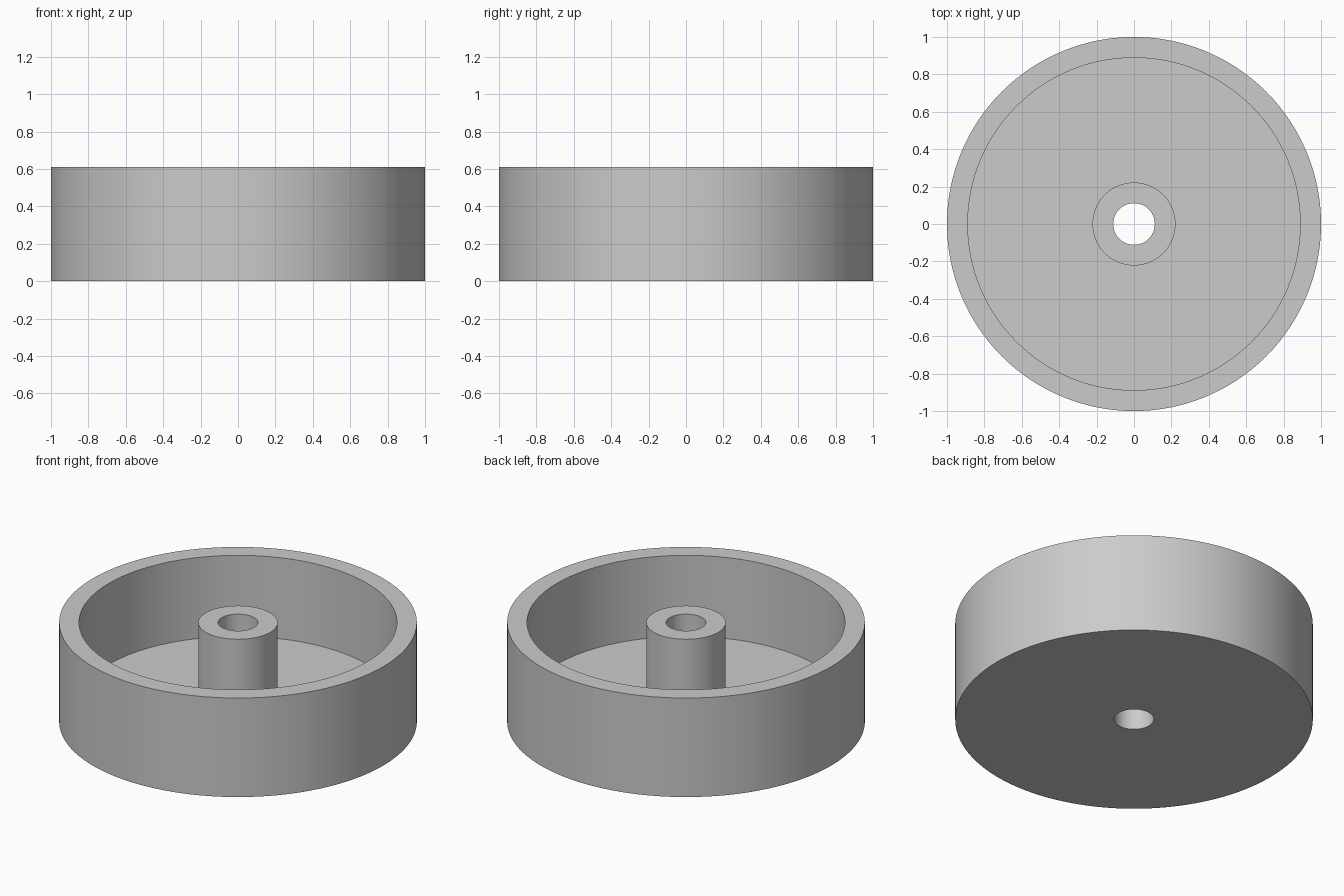
import bpy
import bmesh
import math

cube = bpy.data.objects.get("Cube")
if cube:
    bpy.data.objects.remove(cube, do_unlink=True)

SEGMENTS = 128
HEIGHT = 0.611
FLOOR = 0.111
OUTER, INNER = 1.0, 0.889
HUB, BORE = 0.222, 0.111

grey = bpy.data.materials.new("plain grey")
grey.use_nodes = True
colour = (0.6, 0.6, 0.6, 1.0)
grey.diffuse_color = colour
grey.node_tree.nodes["Principled BSDF"].inputs["Base Color"].default_value = colour


def lathe(name, profile):
    """Spin a closed (radius, height) profile around the z axis."""
    bm = bmesh.new()
    rings = []
    for radius, z in profile:
        rings.append(bmesh.ops.create_circle(bm, segments=SEGMENTS, radius=radius)["verts"])
        bmesh.ops.translate(bm, verts=rings[-1], vec=(0, 0, z))
    for ring, following in zip(rings, rings[1:] + rings[:1]):
        for i in range(SEGMENTS):
            j = (i + 1) % SEGMENTS
            bm.faces.new((ring[i], ring[j], following[j], following[i]))
    bmesh.ops.recalc_face_normals(bm, faces=bm.faces)
    mesh = bpy.data.meshes.new(name)
    bm.to_mesh(mesh)
    bm.free()
    mesh.materials.append(grey)
    obj = bpy.data.objects.new(name, mesh)
    bpy.context.collection.objects.link(obj)
    bpy.ops.object.select_all(action="DESELECT")
    obj.select_set(True)
    bpy.context.view_layer.objects.active = obj
    bpy.ops.object.shade_smooth_by_angle(angle=math.radians(30))
    return obj


# One solid wheel: base disc, outer wall, recessed floor and bored hub
lathe("wheel_with_hub", [
    (BORE, 0), (OUTER, 0), (OUTER, HEIGHT), (INNER, HEIGHT),
    (INNER, FLOOR), (HUB, FLOOR), (HUB, HEIGHT), (BORE, HEIGHT),
])
